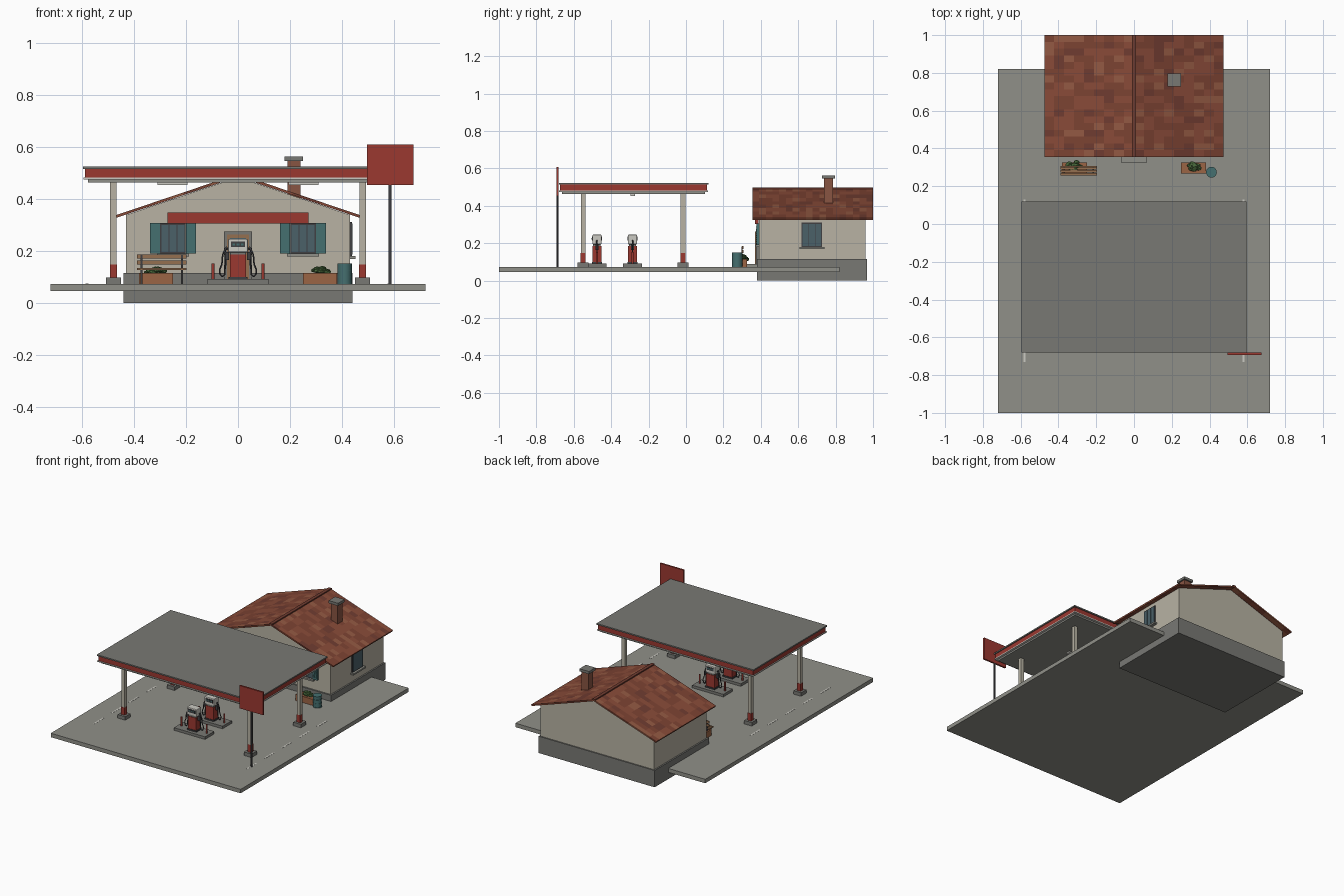
import bpy, bmesh, math, random
from mathutils import Vector

if "Cube" in bpy.data.objects:
    bpy.data.objects.remove(bpy.data.objects["Cube"])

random.seed(4)


def mat(name, r, g, b):
    m = bpy.data.materials.new(name)
    m.diffuse_color = (r, g, b, 1)
    m.use_nodes = True
    m.node_tree.nodes["Principled BSDF"].inputs["Base Color"].default_value = m.diffuse_color
    return m


CONC = mat("concrete", .28, .28, .25)
GREY = mat("dark_concrete", .19, .19, .175)
WALL = mat("plaster", .48, .45, .37)
RED = mat("red_paint", .33, .04, .03)
DARK = mat("dark_metal", .05, .05, .055)
TEAL = mat("teal_paint", .06, .16, .16)
GLASS = mat("glass", .07, .12, .14)
WOOD = mat("wood", .30, .16, .08)
CLAY = mat("terracotta", .33, .13, .06)
LEAF = mat("leaf", .06, .13, .04)
PALE = mat("pale_paint", .6, .59, .54)
BRICK = mat("brick", .25, .09, .055)
TILES = [mat("tile_%d" % i, *c) for i, c in enumerate(
    [(.25, .07, .04), (.20, .055, .032), (.29, .10, .055), (.16, .045, .03)])]


def finish(name, bm, *mats):
    bmesh.ops.recalc_face_normals(bm, faces=bm.faces)
    me = bpy.data.meshes.new(name)
    bm.to_mesh(me)
    bm.free()
    for m in mats:
        me.materials.append(m)
    ob = bpy.data.objects.new(name, me)
    bpy.context.collection.objects.link(ob)
    return ob


def box(name, x0, x1, y0, y1, z0, z1, m):
    bm = bmesh.new()
    bmesh.ops.create_cube(bm, size=1)
    for v in bm.verts:
        v.co = Vector(((x0 + x1) / 2 + v.co.x * (x1 - x0),
                       (y0 + y1) / 2 + v.co.y * (y1 - y0),
                       (z0 + z1) / 2 + v.co.z * (z1 - z0)))
    return finish(name, bm, m)


def cyl(name, x, y, z0, z1, r, m, n=16):
    bpy.ops.mesh.primitive_cylinder_add(vertices=n, radius=r, depth=z1 - z0,
                                        location=(x, y, (z0 + z1) / 2))
    ob = bpy.context.object
    ob.name = name
    ob.data.materials.append(m)
    bpy.ops.object.shade_smooth_by_angle()
    return ob


def tube(name, pts, r, m):
    cu = bpy.data.curves.new(name, 'CURVE')
    cu.dimensions = '3D'
    cu.bevel_depth, cu.bevel_resolution, cu.resolution_u = r, 2, 6
    cu.use_fill_caps = True
    sp = cu.splines.new('BEZIER')
    sp.bezier_points.add(len(pts) - 1)
    for p, co in zip(sp.bezier_points, pts):
        p.co = co
        p.handle_left_type = p.handle_right_type = 'AUTO'
    cu.materials.append(m)
    ob = bpy.data.objects.new(name, cu)
    bpy.context.collection.objects.link(ob)


G = .073  # forecourt level

# Forecourt and lane dashes
box("forecourt_slab", -.72, .72, -1, .82, .046, G, CONC)
for s in (-1, 1):
    for i in range(5):
        y = -.73 + i * .19
        box("lane_dash", s * .58 - .005, s * .58 + .005, y, y + .1, G, G + .001, PALE)

# Shop: plinth and gabled walls
box("shop_plinth", -.44, .44, .38, .968, 0, .115, GREY)
bm = bmesh.new()
f = bm.faces.new([bm.verts.new((x, .39, z)) for x, z in
                  [(-.43, .11), (.43, .11), (.43, .338), (0, .483), (-.43, .338)]])
ext = bmesh.ops.extrude_face_region(bm, geom=[f])["geom"]
bmesh.ops.translate(bm, vec=(0, .57, 0), verts=[v for v in ext if isinstance(v, bmesh.types.BMVert)])
finish("shop_walls", bm, WALL)

# Tiled roof with randomly toned tiles, and ridge
NX, NY = 18, 18
bm = bmesh.new()
grid = [[bm.verts.new((x, .355 + .645 * j / NY, .495 - .337 * abs(x))) for j in range(NY + 1)]
        for x in [-.475 + .95 * i / NX for i in range(NX + 1)]]
for i in range(NX):
    for j in range(NY):
        face = bm.faces.new((grid[i][j], grid[i + 1][j], grid[i + 1][j + 1], grid[i][j + 1]))
        face.material_index = random.choice((0, 0, 1, 1, 2, 3))
roof = finish("tiled_roof", bm, *TILES)
if roof.data.polygons[0].normal.z < 0:
    roof.data.flip_normals()
sol = roof.modifiers.new("thickness", 'SOLIDIFY')
sol.thickness, sol.offset = .01, -1
box("roof_ridge", -.011, .011, .355, 1, .485, .499, TILES[3])

# Chimney
box("chimney_stack", .19, .24, .737, .787, .39, .547, BRICK)
box("chimney_cap", .178, .25, .727, .797, .545, .563, GREY)


def window(place, u, hw, z0, z1, shutters):
    """place maps (u0,u1,out0,out1) along a wall to x/y extents."""
    def part(n, a, b, d, c, e, m):
        box(n, *place(a, b, -.005, d), c, e, m)
    part("window_frame", u - hw, u + hw, .007, z0, z1, DARK)
    w = (2 * hw - .016) / 3
    for k in range(3):
        a = u - hw + .005 + k * (w + .003)
        part("window_pane", a, a + w, .009, z0 + .006, z1 - .006, GLASS)
    part("window_sill", u - hw - .012, u + hw + .012, .022, z0 - .011, z0, CONC)
    if shutters:
        for s in (-1, 1):
            c = u + s * (hw + .02)
            part("shutter", c - .019, c + .019, .012, z0, z1, TEAL)
            for k in range(9):
                z = z0 + .012 + k * (z1 - z0 - .024) / 9
                part("shutter_slat", c - .014, c + .014, .015, z, z + .006, TEAL)


def front(a, b, d0, d1):
    return a, b, .39 - d1, .39 - d0


def side(a, b, d0, d1):
    return .43 + d0, .43 + d1, a, b


for s in (-1, 1):
    window(front, s * .25, .049, .19, .306, True)
window(side, .673, .055, .18, .31, False)

# Shop sign, door and step
box("shop_sign_board", -.27, .27, .368, .388, .304, .348, RED)
box("door_frame", -.053, .053, .374, .39, G, .275, GREY)
box("door_leaf", -.042, .042, .37, .39, .09, .262, WOOD)
box("door_glass", -.03, .03, .368, .38, .17, .25, GLASS)
box("door_step", -.07, .07, .325, .385, G, .09, CONC)

# Canopy
box("canopy_roof", -.595, .595, -.68, .12, .514, .523, GREY)
box("canopy_fascia", -.588, .588, -.673, .113, .481, .514, RED)
box("canopy_trim", -.593, .593, -.678, .118, .474, .481, PALE)
box("canopy_soffit", -.577, .577, -.662, .102, .463, .474, CONC)
for s in (-1, 1):
    box("canopy_light", s * .252 - .058, s * .252 + .058, -.298, -.272, .453, .463, PALE)
    for y in (-.55, -.016):
        x = s * .479
        box("column_base", x - .029, x + .029, y - .029, y + .029, G, .097, GREY)
        box("column_band", x - .0135, x + .0135, y - .0135, y + .0135, .097, .148, RED)
        box("column", x - .0125, x + .0125, y - .0125, y + .0125, .148, .465, WALL)

# Price sign on pole
cyl("sign_pole", .584, -.687, G, .46, .006, DARK, 12)
box("sign_panel", .495, .675, -.693, -.681, .452, .608, RED)

# Fuel pumps on islands
for y in (-.476, -.286):
    box("pump_island", -.118, .118, y - .05, y + .05, G, .091, GREY)
    box("pump_foot", -.036, .036, y - .027, y + .027, .091, .1, DARK)
    box("pump_body", -.031, .031, y - .023, y + .023, .1, .185, RED)
    box("pump_waist", -.028, .028, y - .02, y + .02, .185, .195, GREY)
    head = box("pump_head", -.038, .038, y - .025, y + .025, .194, .246, PALE)
    bev = head.modifiers.new("rounding", 'BEVEL')
    bev.width, bev.segments = .005, 2
    for f in (-1, 1):
        yy = y + f * .025
        box("pump_display", -.027, .027, yy - .002, yy + .002, .214, .236, DARK)
        for k in (-1, 0, 1):
            box("display_digit", k * .016 - .005, k * .016 + .005, yy - .003, yy + .003, .221, .229, TEAL)
    for s in (-1, 1):
        cyl("island_bollard", s * .096, y, .091, .152, .006, RED, 12)
        box("nozzle_holster", s * .042 - .008, s * .042 + .008, y - .009, y + .009, .165, .195, DARK)
        tube("nozzle", [(s * .046, y, .18), (s * .05, y, .205), (s * .042, y, .215)], .004, DARK)
        tube("hose", [(s * .036, y, .21), (s * .052, y, .2), (s * .062, y, .15),
                      (s * .07, y, .115), (s * .058, y, .103), (s * .05, y, .13), (s * .046, y, .175)],
             .003, DARK)

# Bench
for y in (.258, .273, .288):
    box("bench_seat_slat", -.388, -.197, y, y + .012, .126, .134, WOOD)
for z in (.148, .17):
    box("bench_back_slat", -.388, -.197, .3, .307, z, z + .015, WOOD)
for x in (-.37, -.215):
    box("bench_front_leg", x - .004, x + .004, .26, .268, G, .126, DARK)
    box("bench_back_leg", x - .004, x + .004, .296, .302, G, .184, DARK)
    box("bench_rail", x - .004, x + .004, .26, .302, .118, .126, DARK)

# Planters with leafy plants
for s in (-1, 1):
    cx = s * .315
    box("planter_box", cx - .066, cx + .066, .267, .325, G, .115, CLAY)
    bm = bmesh.new()
    for k in range(12):
        a = k * 2.4
        r = .006 + .024 * random.random()
        new = bmesh.ops.create_icosphere(bm, subdivisions=1, radius=.016)["verts"]
        bmesh.ops.scale(bm, vec=(1.1, .75, .6), verts=new)
        bmesh.ops.translate(bm, verts=new, vec=(cx + 1.3 * r * math.cos(a),
                            .305 + .8 * r * math.sin(a), .138 - r * .8))
    finish("planter_plant", bm, LEAF)

# Barrel
cyl("barrel", .41, .274, G, .15, .027, TEAL, 20)
for z in (.073, .097, .122, .146):
    cyl("barrel_hoop", .41, .274, z, z + .005, .0285, TEAL, 20)
